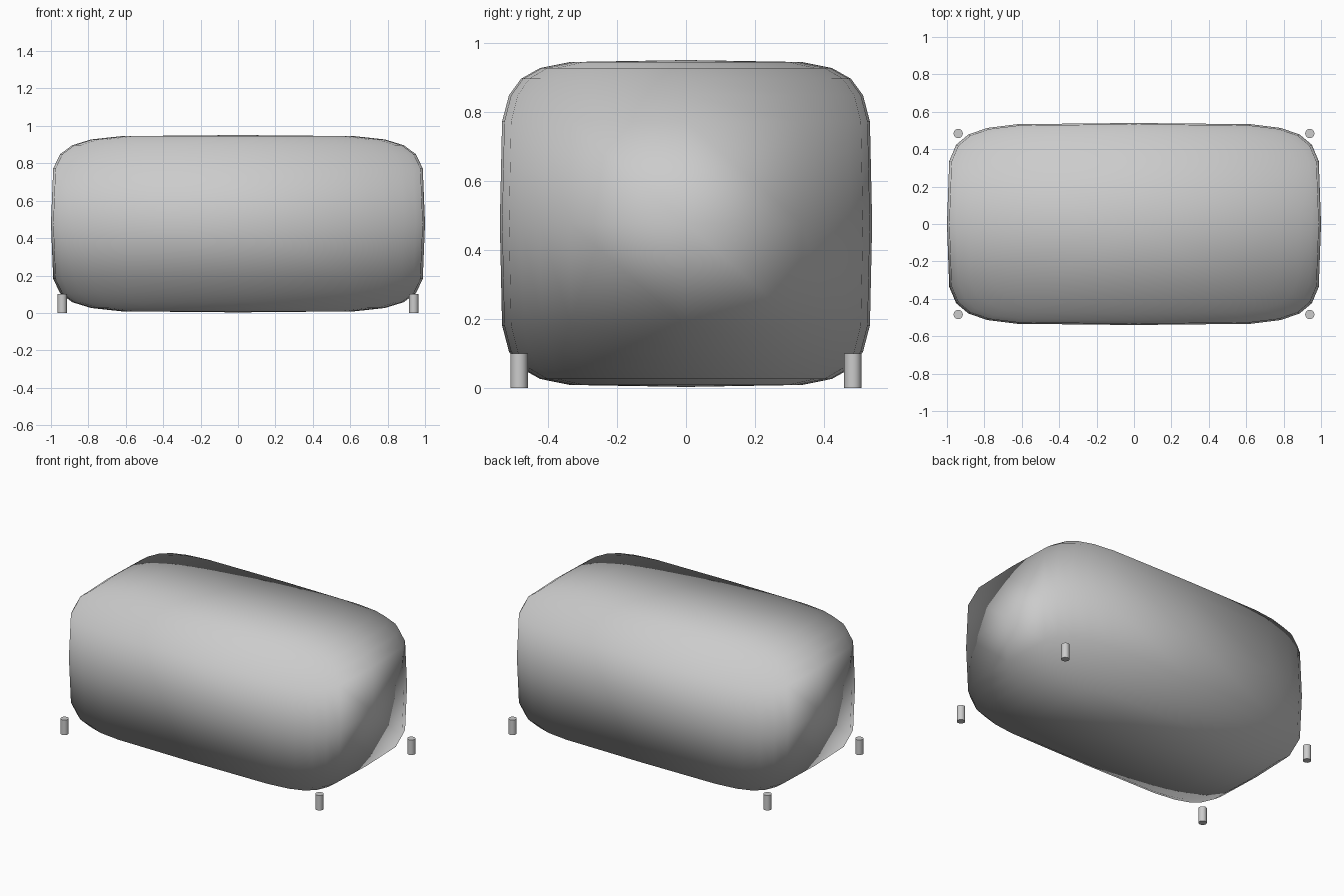
import bpy, bmesh, math
from mathutils import Vector

if "Cube" in bpy.data.objects:
    bpy.data.objects.remove(bpy.data.objects["Cube"])

HALF = Vector((1.0, 0.54, 0.474))   # body half sizes
POWER = 0.35                        # lower is boxier


def boxy(v):
    return 0.0 if abs(v) < 1e-4 else math.copysign(abs(v) ** POWER, v)


# Cushion body: coarse sphere pushed out into a rounded box, softly shaded
bm = bmesh.new()
bmesh.ops.create_uvsphere(bm, u_segments=24, v_segments=12, radius=1)
for v in bm.verts:
    lat = math.hypot(v.co.x, v.co.y)
    if lat < 1e-4:
        v.co = (0, 0, HALF.z * boxy(v.co.z))
    else:
        ring = boxy(lat)
        v.co = (HALF.x * ring * boxy(v.co.x / lat),
                HALF.y * ring * boxy(v.co.y / lat),
                HALF.z * boxy(v.co.z))
for f in bm.faces:
    f.smooth = True
mesh = bpy.data.meshes.new("cushion_body")
bm.to_mesh(mesh)
bm.free()
mesh.normals_split_custom_set_from_vertices(
    [Vector([c / h ** 2 for c, h in zip(v.co, HALF)]).normalized() for v in mesh.vertices])
body = bpy.data.objects.new("cushion_body", mesh)
body.location.z = 0.477
bpy.context.collection.objects.link(body)

# Four short round feet at the corners
for sx, side in ((-1, "left"), (1, "right")):
    for sy, end in ((-1, "front"), (1, "back")):
        bpy.ops.mesh.primitive_cylinder_add(vertices=16, radius=0.025, depth=0.1,
                                            location=(sx * 0.94, sy * 0.484, 0.05))
        foot = bpy.context.object
        foot.name = f"{end}_{side}_foot"
        bpy.ops.object.shade_smooth_by_angle(angle=math.radians(40))
